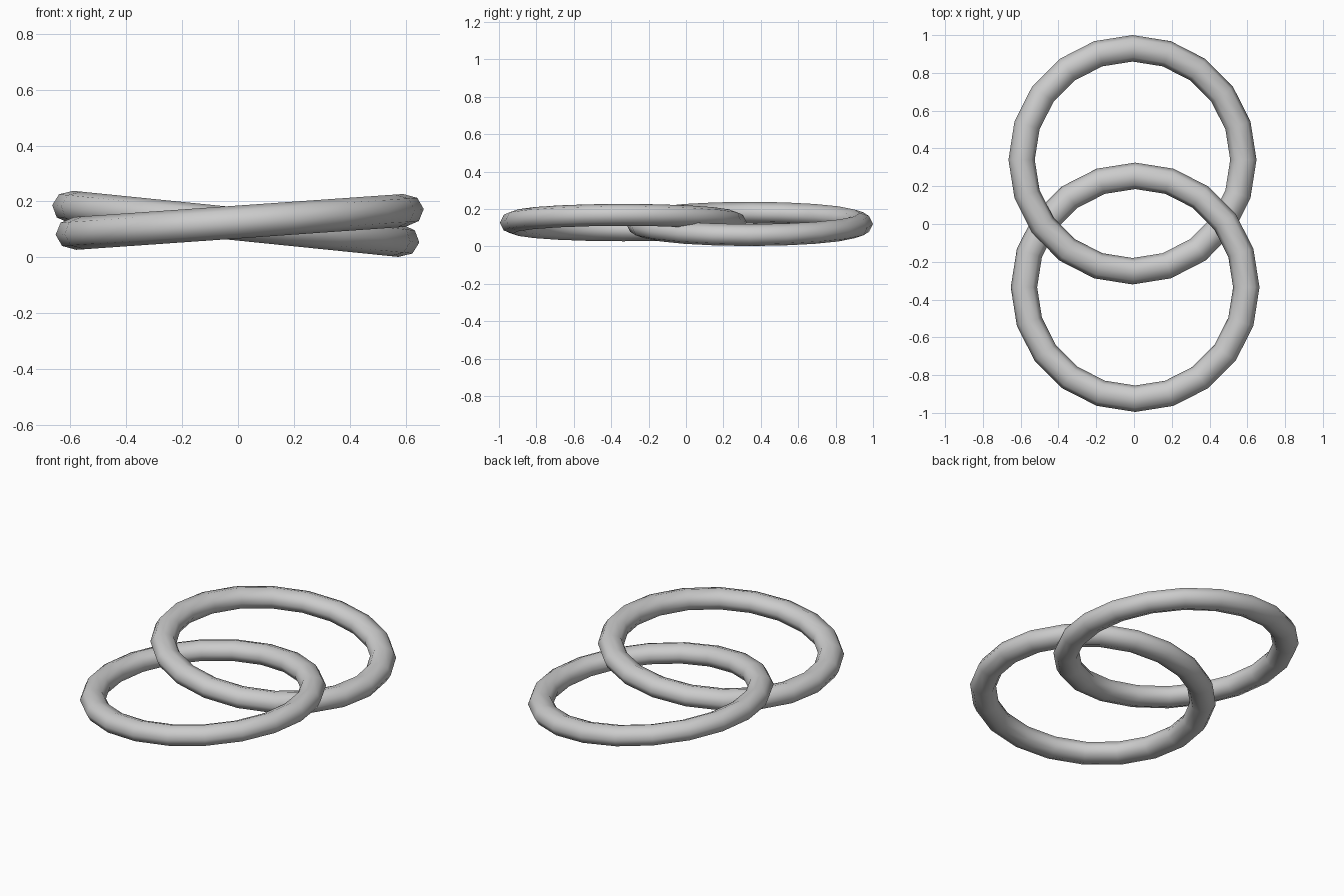
import bpy
import math

if "Cube" in bpy.data.objects:
    bpy.data.objects.remove(bpy.data.objects["Cube"])


def ring(name, center, tilt_deg):
    # slightly flattened torus, tilted about the y axis
    bpy.ops.mesh.primitive_torus_add(
        major_segments=20, minor_segments=8,
        major_radius=0.59, minor_radius=0.07,
        location=center, rotation=(0, math.radians(tilt_deg), 0))
    ob = bpy.context.object
    ob.name = name
    ob.scale = (1, 1, 0.84)
    bpy.ops.object.transform_apply(location=False, rotation=False, scale=True)
    bpy.ops.object.shade_smooth()
    return ob


# two interlocked rings
ring("back_ring", (-0.008, 0.34, 0.12), 5.8)
ring("front_ring", (0.006, -0.335, 0.127), -4.0)
